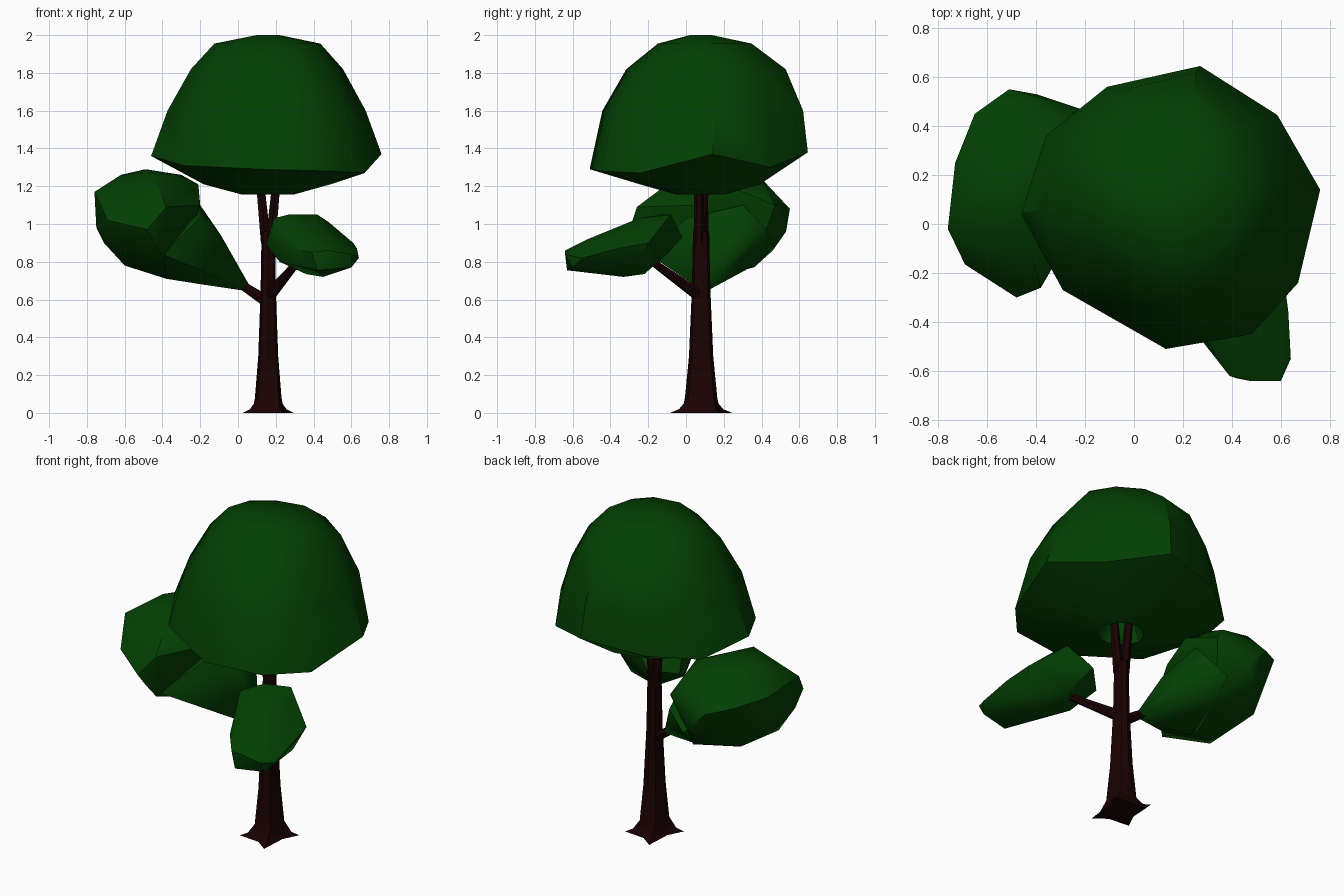
import bpy
import bmesh
import math
from mathutils import Vector

if "Cube" in bpy.data.objects:
    bpy.data.objects.remove(bpy.data.objects["Cube"], do_unlink=True)


def make_material(name, colour):
    mat = bpy.data.materials.new(name)
    mat.use_nodes = True
    mat.diffuse_color = colour
    mat.node_tree.nodes["Principled BSDF"].inputs["Base Color"].default_value = colour
    return mat


leaf_green = make_material("leaf green", (0.001, 0.05, 0.001, 1))
bark_brown = make_material("bark brown", (0.01, 0.0005, 0.0005, 1))


def finish(bm, name, material, angle):
    """Turn a bmesh into an object, smooth with sharp edges above the angle."""
    bmesh.ops.recalc_face_normals(bm, faces=bm.faces)
    mesh = bpy.data.meshes.new(name)
    bm.to_mesh(mesh)
    bm.free()
    mesh.materials.append(material)
    mesh.shade_smooth()
    mesh.set_sharp_from_angle(angle=math.radians(angle))
    obj = bpy.data.objects.new(name, mesh)
    bpy.context.collection.objects.link(obj)
    return obj


def loft(bm, rings):
    """Skin a stack of equal rings and cap both ends."""
    loops = [[bm.verts.new(p) for p in ring] for ring in rings]
    count = len(loops[0])
    for low, high in zip(loops, loops[1:]):
        for i in range(count):
            j = (i + 1) % count
            bm.faces.new((low[i], low[j], high[j], high[i]))
    bm.faces.new(loops[0][::-1])
    bm.faces.new(loops[-1])


def leaf_clump(name, *lumps):
    """Faceted foliage: one convex lump per list of points."""
    bm = bmesh.new()
    for points in lumps:
        verts = [bm.verts.new(p) for p in points]
        hull = bmesh.ops.convex_hull(bm, input=verts)
        inner = [v for v in hull["geom_interior"] if isinstance(v, bmesh.types.BMVert)]
        bmesh.ops.delete(bm, geom=inner, context="VERTS")
    return finish(bm, name, leaf_green, 38)


def limb(name, start, end, start_radius, end_radius, sides=6):
    """Tapered straight branch between two points."""
    start, end = Vector(start), Vector(end)
    turn = (end - start).to_track_quat("Z", "Y")
    rings = []
    for centre, radius in ((start, start_radius), (end, end_radius)):
        ring = []
        for i in range(sides):
            a = math.tau * i / sides
            ring.append(centre + turn @ Vector((math.cos(a), math.sin(a), 0)) * radius)
        rings.append(ring)
    bm = bmesh.new()
    loft(bm, rings)
    return finish(bm, name, bark_brown, 30)


AXIS_X, AXIS_Y = 0.16, 0.08

# Trunk: eight sides, with four slightly twisted roots flaring out
trunk_rings = []
for z, root, side, twist in ((0, 0.178, 0.1, 15), (0.02, 0.13, 0.092, 12),
                             (0.08, 0.088, 0.08, 0), (0.3, 0.066, 0.06, 0),
                             (0.65, 0.048, 0.046, 0), (0.96, 0.042, 0.04, 0)):
    ring = []
    for i in range(8):
        a = math.tau * i / 8
        r = side
        if i % 2:
            a -= math.radians(twist)
            r = root
        ring.append((AXIS_X + r * math.cos(a) * 0.88,
                     AXIS_Y + r * math.sin(a) * 1.07, z))
    trunk_rings.append(ring)
bm = bmesh.new()
loft(bm, trunk_rings)
finish(bm, "trunk", bark_brown, 35)

# Fork under the crown and the two side branches
for name, side in (("left_fork", 1), ("right_fork", -1)):
    limb(name, (AXIS_X + side * 0.012, AXIS_Y - side * 0.01, 0.9),
         (AXIS_X + side * 0.048, AXIS_Y - side * 0.012, 1.27), 0.03, 0.023)
limb("left_branch", (0.16, 0.08, 0.615), (0.33, -0.2, 0.815), 0.034, 0.018)
limb("right_branch", (0.16, 0.08, 0.585), (-0.06, 0.12, 0.73), 0.034, 0.02)

# Crown: an irregular rim shrunk towards the top and the hollowed underside
rim = ((-0.46, 0.04, 1.36), (-0.36, 0.36, 1.31), (-0.11, 0.56, 1.34),
       (0.27, 0.645, 1.38), (0.585, 0.445, 1.3), (0.76, 0.14, 1.37),
       (0.67, -0.24, 1.27), (0.48, -0.45, 1.28), (0.13, -0.51, 1.29),
       (-0.29, -0.27, 1.31))
# Each layer: width in x, width in y, shift in y, height (None keeps the rim's)
layers = ((0.15, 0.15, 0, 1.27), (0.22, 0.22, 0, 1.155), (0.55, 0.55, 0, 1.21),
          (1, 1, 0, None), (0.86, 0.92, 0.02, 1.6), (0.66, 0.73, 0.035, 1.82),
          (0.46, 0.43, 0.025, 1.955), (0.1, 0.1, 0, 2))
crown_rings = []
for wide, deep, shift, height in layers:
    ring = []
    for x, y, z in rim:
        ring.append((AXIS_X + (x - AXIS_X) * wide, AXIS_Y + (y - AXIS_Y) * deep + shift,
                     height or z))
    crown_rings.append(ring)
bm = bmesh.new()
loft(bm, crown_rings)
finish(bm, "crown_foliage", leaf_green, 40)

# Large clump: a rounded lump and a taper reaching back to the trunk
round_lump = (
    (-0.49, 0.2, 1.29), (-0.62, 0.15, 1.26), (-0.3, 0.25, 1.26), (-0.21, 0.2, 1.21),
    (-0.5, 0.4, 1.24), (-0.3, 0.42, 1.2), (-0.76, -0.02, 1.17), (-0.73, 0.25, 1.13),
    (-0.65, 0.45, 1.12), (-0.51, 0.55, 1.08), (-0.4, 0.53, 0.96), (-0.22, 0.47, 1.1),
    (-0.2, 0.05, 1.1), (-0.48, -0.3, 0.97), (-0.69, -0.165, 1.02), (-0.38, -0.26, 1.09),
    (-0.75, 0, 0.98), (-0.71, 0.2, 0.9), (-0.5, 0.46, 0.86), (-0.6, -0.05, 0.78),
    (-0.55, 0.25, 0.78), (-0.38, 0.1, 0.71), (-0.3, 0.36, 0.77), (-0.4, -0.23, 0.83),
    (-0.45, -0.02, 1.27))
taper_lump = (
    (0.08, 0.1, 0.64), (-0.09, 0.14, 0.94), (-0.2, 0.3, 1.1), (-0.2, 0, 1.03),
    (-0.19, 0.08, 0.68), (-0.3, 0.36, 0.78), (-0.38, 0.05, 0.71), (-0.4, -0.2, 0.84),
    (-0.45, 0.1, 1), (-0.18, 0.42, 0.98), (-0.06, 0.27, 0.8), (-0.12, 0.3, 0.96),
    (-0.3, 0.46, 0.88))
leaf_clump("right_foliage", round_lump, taper_lump)

# Small clump: low, sloping forwards
leaf_clump("left_foliage", (
    (0.27, -0.13, 1.05), (0.42, -0.08, 1.05), (0.19, -0.25, 1.03), (0.4, -0.25, 1.03),
    (0.48, -0.14, 1.01), (0.15, -0.15, 0.89), (0.17, -0.27, 0.9), (0.28, -0.02, 0.93),
    (0.61, -0.2, 0.9), (0.63, -0.36, 0.87), (0.36, -0.4, 0.95), (0.28, -0.48, 0.87),
    (0.5, -0.52, 0.92), (0.39, -0.62, 0.85), (0.47, -0.64, 0.86), (0.6, -0.64, 0.84),
    (0.64, -0.55, 0.82), (0.6, -0.6, 0.77), (0.42, -0.63, 0.755), (0.45, -0.33, 0.72),
    (0.36, -0.22, 0.735), (0.55, -0.25, 0.76), (0.22, -0.3, 0.8), (0.35, -0.1, 0.84)))
